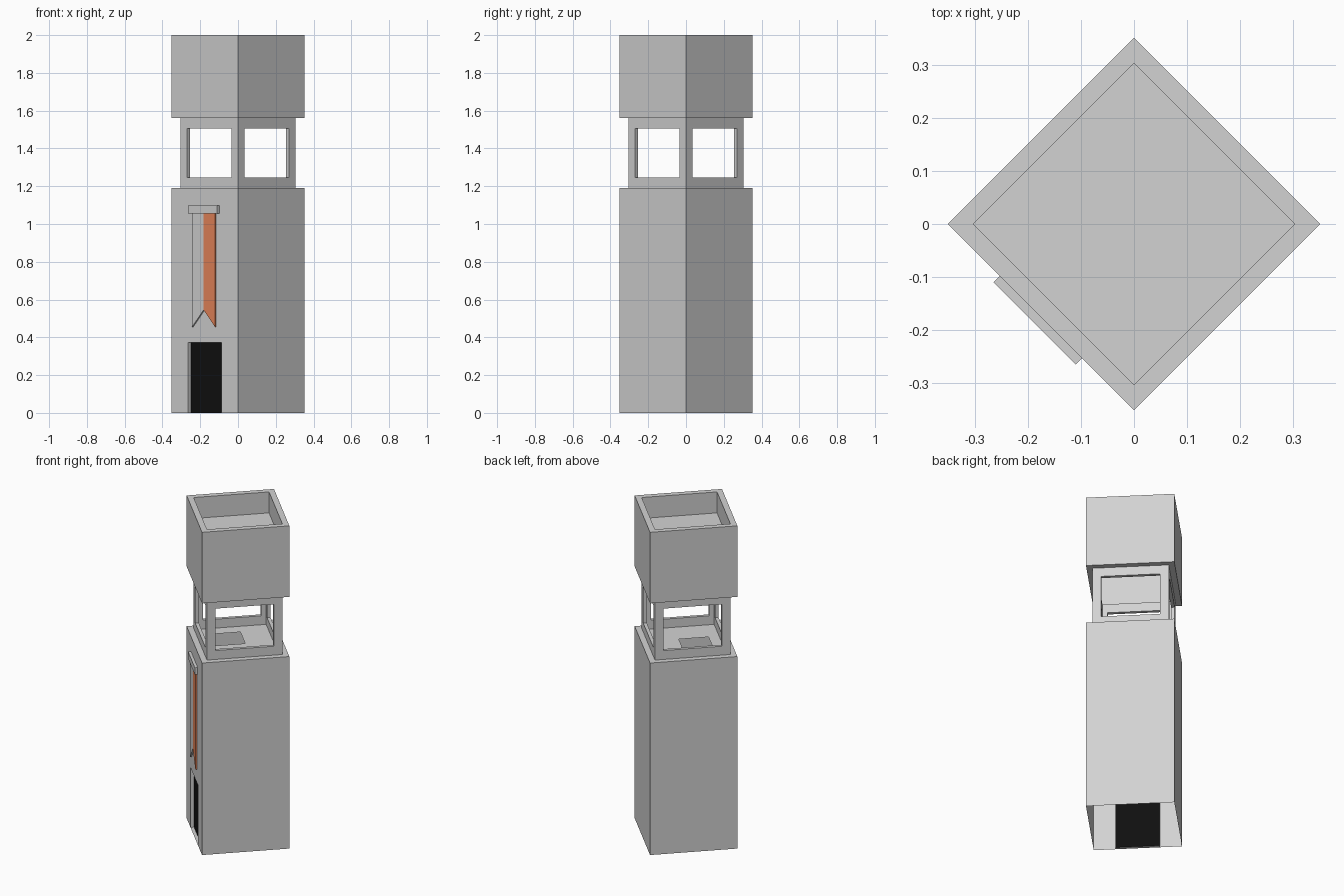
import bpy, bmesh, math
from mathutils import Matrix, Vector

cube = bpy.data.objects.get("Cube")
if cube:
    bpy.data.objects.remove(cube, do_unlink=True)

BODY, LOOKOUT, DECK_Z, TOP_Z = 0.249, 0.215, 1.19, 1.56
TURN = -math.pi / 4  # the tower stands corner-on to the front


def material(name, rgb):
    m = bpy.data.materials.new(name)
    m.use_nodes = True
    color = (*rgb, 1)
    m.diffuse_color = color
    m.node_tree.nodes["Principled BSDF"].inputs["Base Color"].default_value = color
    return m


STONE = material("stone_grey", (0.65, 0.65, 0.65))
ORANGE = material("banner_orange", (0.84, 0.25, 0.11))
BLACK = material("doorway_black", (0.005, 0.005, 0.005))


def finish(name, bm, *mats):
    bmesh.ops.remove_doubles(bm, verts=bm.verts, dist=1e-5)
    mesh = bpy.data.meshes.new(name)
    bm.to_mesh(mesh)
    bm.free()
    for m in mats:
        mesh.materials.append(m)
    ob = bpy.data.objects.new(name, mesh)
    ob.rotation_euler.z = TURN
    bpy.context.collection.objects.link(ob)
    return ob


def grid(bm, us, vs, place, hole=False):
    """Quads between the cut lines; returns the middle one or leaves it open."""
    middle = None
    for i in range(len(us) - 1):
        for j in range(len(vs) - 1):
            is_mid = len(us) == 4 and i == j == 1
            if is_mid and hole:
                continue
            corners = ((i, j), (i + 1, j), (i + 1, j + 1), (i, j + 1))
            face = bm.faces.new([bm.verts.new(place(us[a], vs[b])) for a, b in corners])
            if is_mid:
                middle = face
    return middle


def wall(half, side):
    """Placement on one of the four walls; side 0 is the door wall."""
    spin = Matrix.Rotation(side * math.pi / 2, 3, "Z")
    return lambda u, z: spin @ Vector((u, -half, z))


def prism(name, outline, y0, y1, mat):
    bm = bmesh.new()
    face = bm.faces.new([bm.verts.new((x, y0, z)) for x, z in outline])
    new = bmesh.ops.extrude_face_region(bm, geom=[face], use_keep_orig=True)["geom"]
    bmesh.ops.translate(bm, vec=(0, y1 - y0, 0),
                        verts=[v for v in new if isinstance(v, bmesh.types.BMVert)])
    bmesh.ops.recalc_face_normals(bm, faces=bm.faces)
    return finish(name, bm, mat)


# Lower body: open-bottomed shell with a recessed doorway and a hatch in the deck
bm = bmesh.new()
for side in range(1, 4):
    grid(bm, (-BODY, BODY), (0, DECK_Z), wall(BODY, side))
front = wall(BODY, 0)
grid(bm, (-BODY, -0.124), (0, DECK_Z), front)
grid(bm, (0.124, BODY), (0, DECK_Z), front)
grid(bm, (-0.124, 0.124), (0.372, DECK_Z), front)
grid(bm, (-BODY, -0.12, 0.035, BODY), (-BODY, -0.135, 0.035, BODY),
     lambda x, y: (x, y, DECK_Z), hole=True)
for x in (-0.124, 0.124):
    jamb = [(x, -BODY, 0), (x, -BODY + 0.02, 0), (x, -BODY + 0.02, 0.372), (x, -BODY, 0.372)]
    bm.faces.new([bm.verts.new(p) for p in (jamb if x < 0 else jamb[::-1])])
for z in (0, 0.372):
    strip = [(-0.124, -BODY, z), (0.124, -BODY, z), (0.124, -BODY + 0.02, z), (-0.124, -BODY + 0.02, z)]
    bm.faces.new([bm.verts.new(p) for p in (strip[::-1] if z else strip)])
grid(bm, (-0.124, 0.124), (0, 0.372), wall(BODY - 0.02, 0))
bm.faces.ensure_lookup_table()
bm.faces[-1].material_index = 1
finish("lower_body", bm, STONE, BLACK)

# Lookout: four window walls with real thickness
bm = bmesh.new()
for side in range(4):
    grid(bm, (-LOOKOUT, -0.166, 0.166, LOOKOUT), (DECK_Z, 1.245, 1.505, TOP_Z),
         wall(LOOKOUT, side), hole=True)
lookout = finish("lookout_walls", bm, STONE)
mod = lookout.modifiers.new("thickness", "SOLIDIFY")
mod.thickness, mod.offset, mod.use_even_offset = 0.02, -1, True

# Top block: hollow underneath, with a parapet around the roof
bm = bmesh.new()
profile = [(LOOKOUT, 1.84), (LOOKOUT, TOP_Z), (BODY, TOP_Z), (BODY, 2), (LOOKOUT, 2), (LOOKOUT, 1.87)]
rings = [[bm.verts.new((sx * h, sy * h, z)) for sx, sy in ((-1, -1), (1, -1), (1, 1), (-1, 1))]
         for h, z in profile]
for low, high in zip(rings, rings[1:]):
    for k in range(4):
        n = (k + 1) % 4
        bm.faces.new((low[k], low[n], high[n], high[k]))
bm.faces.new(rings[0][::-1])
bm.faces.new(rings[-1])
bmesh.ops.recalc_face_normals(bm, faces=bm.faces)
finish("top_block", bm, STONE)

# Banner: rail and two swallow-tailed halves
prism("banner_rail", [(-0.11, 1.055), (0.11, 1.055), (0.11, 1.098), (-0.11, 1.098)],
      -BODY, -BODY - 0.0165, STONE)
for name, s, mat in (("banner_right_half", -1, STONE), ("banner_left_half", 1, ORANGE)):
    prism(name, [(0, 1.055), (s * 0.086, 1.055), (s * 0.086, 0.455), (0, 0.545)],
          -BODY, -BODY - 0.009, mat)
